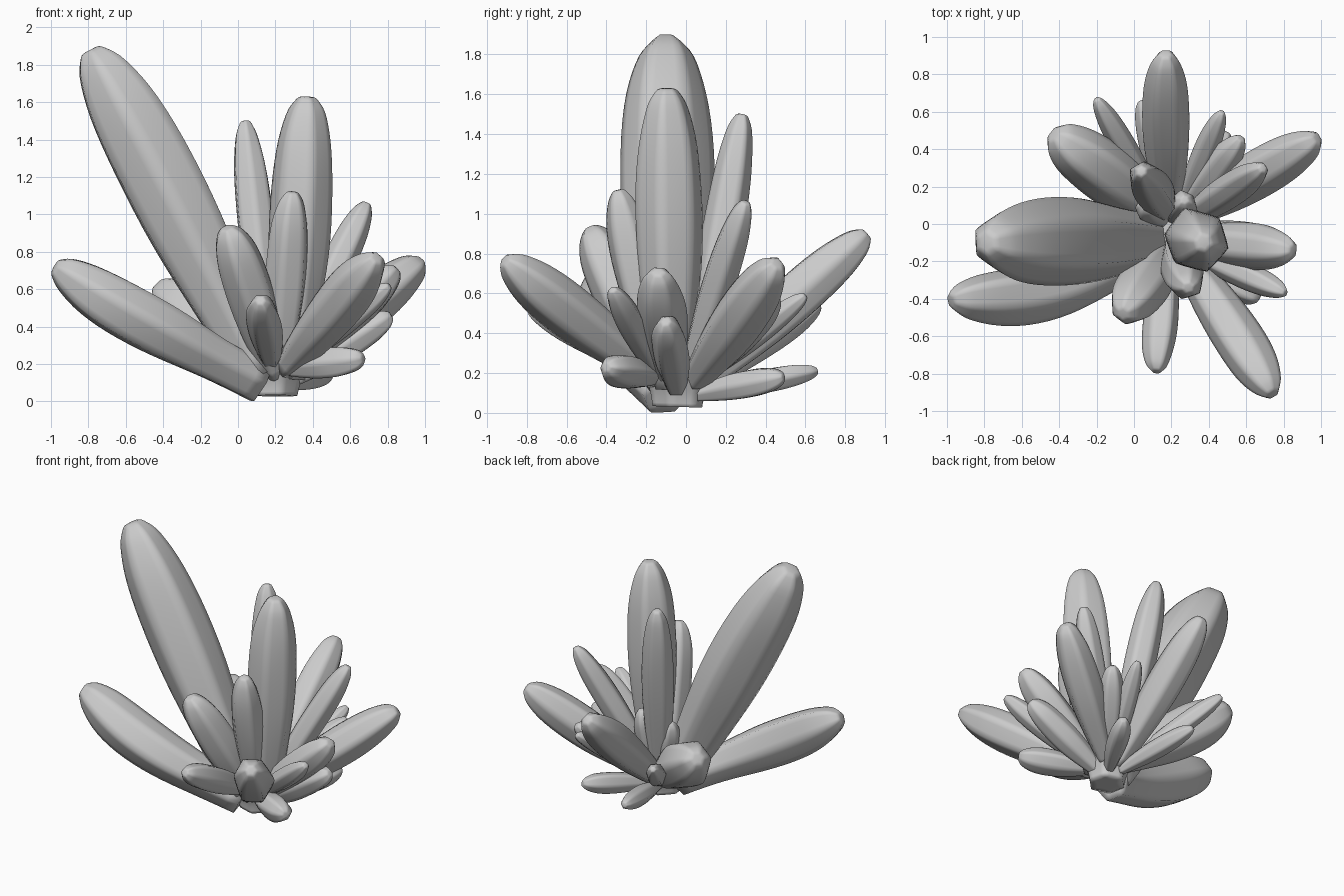
import bpy, bmesh, math, random
from mathutils import Vector

if "Cube" in bpy.data.objects:
    bpy.data.objects.remove(bpy.data.objects["Cube"])

random.seed(4)

# lengthwise profile: (position along axis, radius factor)
PROFILE = [(0, .5), (.22, .8), (.45, 1.04), (.68, 1.06), (.85, .92), (.955, .6), (1.0, .28)]


def crystal(name, base, tip, radius, turn=0.0, bend=(0, 0, 0), foot=0.5):
    """Soft-edged six-sided shard from base to tip; bend pushes the middle sideways."""
    base, tip, bend = Vector(base), Vector(tip), Vector(bend)
    axis = tip - base
    d = axis.normalized()
    side = d.cross(Vector((0, 0, 1)))
    side = side.normalized() if side.length > .05 else Vector((1, 0, 0))
    up = side.cross(d)
    bm = bmesh.new()
    wob = [random.uniform(.93, 1.1) for _ in range(6)]
    rings = []
    for t, f in PROFILE:
        f = foot if t == 0 else f
        ring = []
        for i in range(6):
            a = turn + i * math.pi / 3
            r = radius * f * wob[i] * random.uniform(.95, 1.05)
            p = base + axis * t + bend * math.sin(math.pi * t)
            p += side * math.cos(a) * r + up * math.sin(a) * r
            p.z = max(p.z, 0)
            ring.append(bm.verts.new(p))
        rings.append(ring)
    crease = bm.edges.layers.float.new("crease_edge")
    for lo, hi in zip(rings, rings[1:]):
        for i in range(6):
            j = (i + 1) % 6
            bm.faces.new((lo[i], lo[j], hi[j], hi[i]))
        for i in range(6):
            bm.edges.get((lo[i], hi[i]))[crease] = .6
    bm.faces.new(rings[-1])
    bm.faces.new(rings[0][::-1])
    for ring, value in ((rings[0], 1), (rings[-2], .3), (rings[-1], .4)):
        for i in range(6):
            bm.edges.get((ring[i], ring[(i + 1) % 6]))[crease] = value
    bmesh.ops.recalc_face_normals(bm, faces=bm.faces)
    mesh = bpy.data.meshes.new(name)
    bm.to_mesh(mesh)
    bm.free()
    mesh.shade_smooth()
    ob = bpy.data.objects.new(name, mesh)
    bpy.context.collection.objects.link(ob)
    mod = ob.modifiers.new("soften", 'SUBSURF')
    mod.levels = mod.render_levels = 2
    return ob


# main spires
crystal("great_left_spire", (.12, -.09, .14), (-.79, -.1, 1.88), .235, 0, (.02, 0, 0), .6)
crystal("low_left_spire", (.12, -.1, .1), (-.98, -.41, .72), .16, 0, (0, -.09, -.02), .8)
crystal("tall_right_spire", (.28, -.08, .12), (.37, -.1, 1.63), .172, .52)
crystal("thin_tall_spire", (.19, .04, .12), (.04, .28, 1.5), .1)

# front shards
crystal("front_upright_shard", (.22, -.1, .12), (.29, -.34, 1.12), .115)
crystal("front_left_shard", (.2, -.12, .14), (-.06, -.48, .93), .135)
crystal("front_small_shard", (.18, -.15, .2), (.12, -.79, .54), .09)
crystal("front_right_shard", (.25, -.15, .18), (.74, -.91, .77), .13)
crystal("front_low_shard", (.25, -.15, .18), (.67, -.4, .23), .085)

# right shards
crystal("right_shard", (.25, -.08, .15), (.85, -.14, .71), .115)
crystal("right_thin_shard", (.25, -.12, .16), (.81, -.37, .62), .07)
crystal("right_low_shard", (.25, -.04, .1), (.82, -.1, .46), .09)
crystal("right_high_shard", (.25, 0, .15), (.69, .3, 1.06), .09)
crystal("far_right_shard", (.25, .03, .15), (.98, .46, .75), .125)

# back shards
crystal("back_shard", (.19, .06, .14), (.17, .91, .9), .125)
crystal("back_left_shard", (.16, .05, .17), (-.43, .48, .61), .16)
crystal("back_right_shard", (.24, .05, .15), (.47, .6, .59), .065)
crystal("back_right_wide_shard", (.25, .04, .15), (.57, .46, .58), .085)
crystal("back_low_right_shard", (.25, .04, .09), (.5, .49, .18), .075)
crystal("back_upper_left_shard", (.15, .08, .13), (-.2, .67, .54), .065)
crystal("back_low_thin_shard", (.18, .06, .09), (.04, .66, .21), .065)

# small inner shards between the spires
crystal("inner_shard_right", (.23, .02, .15), (.27, .13, .65), .08)
crystal("inner_shard_left", (.18, .02, .15), (.06, .1, .6), .08)

# root where all shards meet
crystal("root", (.2, -.04, .03), (.2, -.03, .36), .17, .3, (0, 0, 0), .75)
